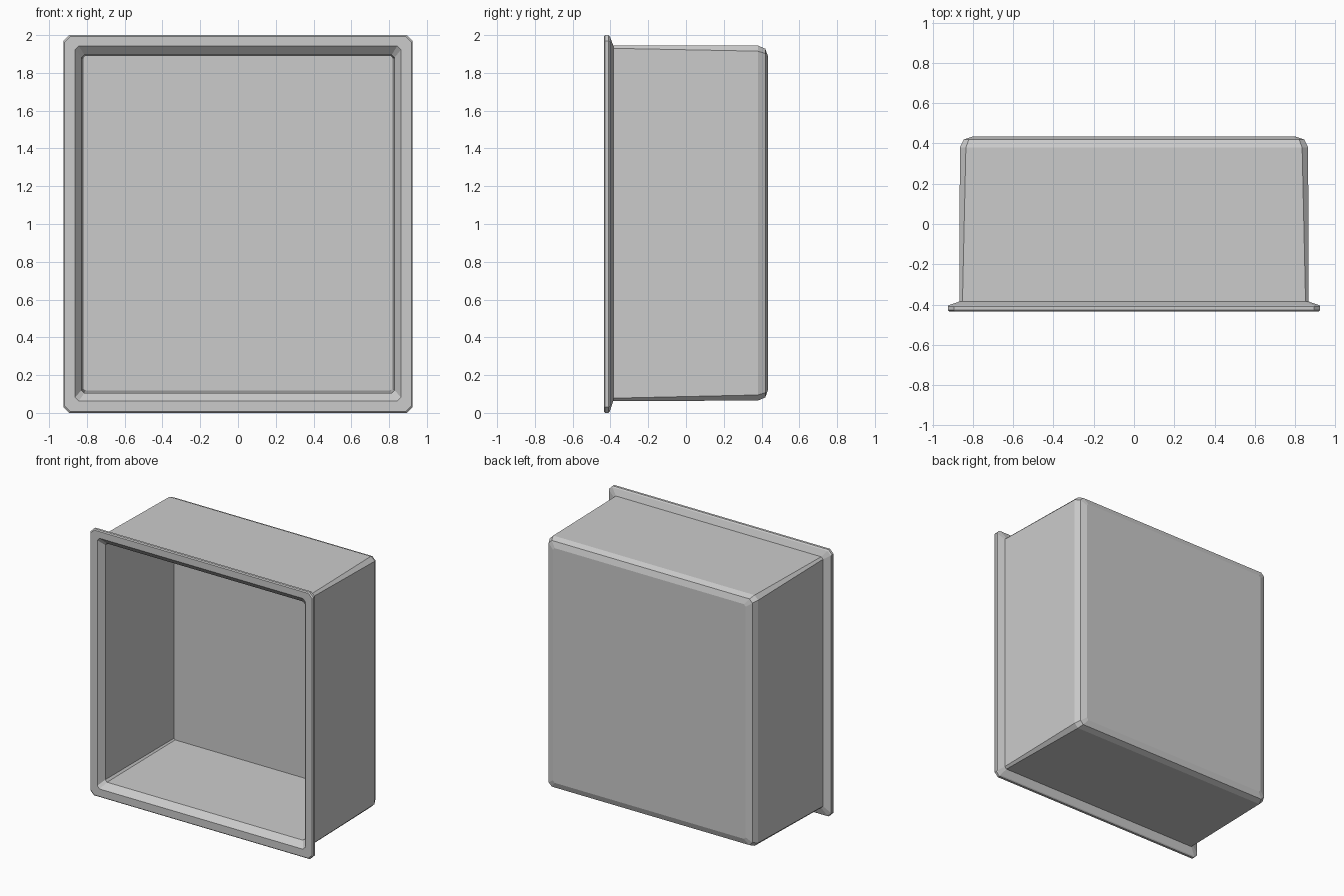
import bpy, bmesh

if "Cube" in bpy.data.objects:
    bpy.data.objects.remove(bpy.data.objects["Cube"])


def ring(bm, y, half_w, z0, z1, c):
    """Rectangle in the xz plane with cut corners."""
    w = half_w
    pts = [(-w + c, z0), (w - c, z0), (w, z0 + c), (w, z1 - c),
           (w - c, z1), (-w + c, z1), (-w, z1 - c), (-w, z0 + c)]
    return [bm.verts.new((x, y, z)) for x, z in pts]


# Continuous section: outer back -> outer walls -> front flange -> inner walls -> inner back
# y, half width, bottom z, top z, corner cut
sections = [
    (0.435, 0.800, 0.125, 1.885, 0.015),
    (0.420, 0.845, 0.082, 1.928, 0.025),
    (0.380, 0.865, 0.065, 1.945, 0.030),
    (-0.385, 0.867, 0.063, 1.945, 0.015),
    (-0.403, 0.920, 0.008, 1.992, 0.028),
    (-0.410, 0.925, 0.000, 2.000, 0.030),
    (-0.428, 0.925, 0.000, 2.000, 0.030),
    (-0.435, 0.918, 0.007, 1.993, 0.030),
    (-0.435, 0.863, 0.063, 1.943, 0.020),
    (-0.390, 0.828, 0.105, 1.895, 0.015),
    (0.410, 0.818, 0.118, 1.890, 0.010),
]

bm = bmesh.new()
rings = [ring(bm, *s) for s in sections]
for a, b in zip(rings, rings[1:]):
    for i in range(8):
        j = (i + 1) % 8
        bm.faces.new((a[i], a[j], b[j], b[i]))
bm.faces.new(rings[0])
bm.faces.new(rings[-1])
bmesh.ops.recalc_face_normals(bm, faces=bm.faces)

mesh = bpy.data.meshes.new("open_box")
bm.to_mesh(mesh)
bm.free()
box = bpy.data.objects.new("open_box", mesh)
bpy.context.collection.objects.link(box)
